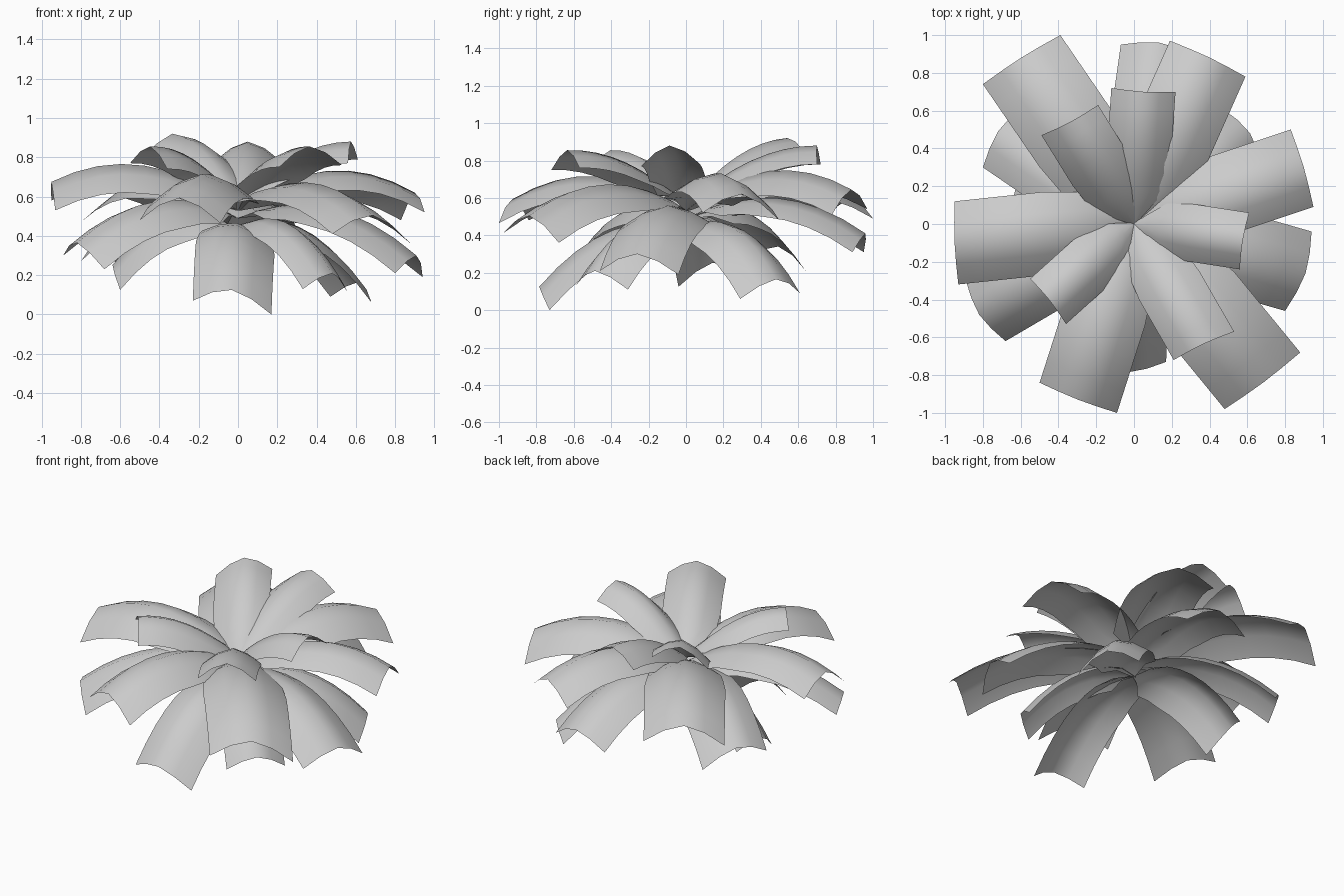
import bpy
from mathutils import Vector

if "Cube" in bpy.data.objects:
    bpy.data.objects.remove(bpy.data.objects["Cube"])

ROWS = 8      # segments along a leaf
COLS = 4      # segments across a leaf


def half_width(t):
    # narrow base that quickly widens to a full-width blade
    pts = [(0, 0.05), (0.25, 0.88), (0.5, 1.0), (1, 1.0)]
    for (a, wa), (b, wb) in zip(pts, pts[1:]):
        if t <= b:
            return wa + (wb - wa) * (t - a) / (b - a)
    return 1.0


def leaf(name, left, right, base_z, bulge, arch, push):
    """Arched blade from the centre to a tip with the given corners."""
    l, r = Vector(left), Vector(right)
    corner_mid = (l + r) / 2
    side = (r - l) / 2
    out = Vector((corner_mid.x, corner_mid.y, 0)).normalized()
    lift = Vector((0, 0, arch)) + out * push
    tip = corner_mid + lift
    base = Vector((0, 0, base_z))
    verts, faces = [], []
    for i in range(ROWS + 1):
        t = i / ROWS
        w = half_width(t)
        spine = base.lerp(tip, t) + Vector((0, 0, 4 * bulge * t * (1 - t)))
        for j in range(COLS + 1):
            s = 2 * j / COLS - 1
            verts.append(spine + side * (s * w) - lift * (abs(s) ** 1.6 * w * w))
    n = COLS + 1
    for i in range(ROWS):
        for j in range(COLS):
            a = i * n + j
            faces.append((a, a + 1, a + n + 1, a + n))
    me = bpy.data.meshes.new(name)
    me.from_pydata([tuple(v) for v in verts], [], faces)
    me.update()
    for p in me.polygons:
        p.use_smooth = True
    ob = bpy.data.objects.new(name, me)
    bpy.context.collection.objects.link(ob)
    if sum(p.normal.z for p in me.polygons) < 0:
        me.flip_normals()
    return ob


# each tier: base height, bulge, arch height, outward push, tip corner pairs
TIERS = {
    # short leaves rising from the heart
    "upper_leaf": (0.56, 0.08, 0.10, -0.01, [
        ((-0.49, 0.47, 0.79), (-0.19, 0.63, 0.85)),
        ((-0.12, 0.72, 0.78), (0.22, 0.70, 0.78)),
        ((0.61, 0.06, 0.79), (0.56, -0.24, 0.77)),
        ((0.53, -0.57, 0.76), (0.21, -0.72, 0.75)),
        ((-0.55, -0.29, 0.77), (-0.36, -0.53, 0.74))]),
    # long spreading leaves
    "middle_leaf": (0.53, 0.155, 0.12, 0.01, [
        ((-0.80, 0.74, 0.47), (-0.39, 1.00, 0.49)),
        ((0.19, 0.97, 0.54), (0.59, 0.78, 0.51)),
        ((0.83, 0.50, 0.48), (0.95, 0.09, 0.52)),
        ((0.88, -0.68, 0.36), (0.48, -0.98, 0.41)),
        ((-0.50, -0.84, 0.48), (-0.09, -1.00, 0.465)),
        ((-0.93, -0.32, 0.53), (-0.95, 0.12, 0.58))]),
    # leaves that arch downwards
    "lower_leaf": (0.49, 0.15, 0.10, 0.04, [
        ((-0.07, 0.95, 0.31), (0.33, 0.89, 0.31)),
        ((0.94, -0.04, 0.19), (0.80, -0.46, 0.21)),
        ((-0.68, -0.62, 0.23), (-0.89, -0.30, 0.30)),
        ((-0.80, 0.30, 0.27), (-0.57, 0.64, 0.21))]),
    # drooping leaves at the bottom
    "bottom_leaf": (0.43, 0.15, 0.09, 0.05, [
        ((-0.23, -0.74, 0.07), (0.17, -0.73, 0.0)),
        ((0.33, -0.59, 0.13), (0.56, -0.31, 0.11)),
        ((0.68, 0.29, 0.06), (0.47, 0.61, 0.09)),
        ((-0.60, -0.04, 0.125), (-0.58, 0.30, 0.20))]),
}

for name, (bz, bulge, arch, push, tips) in TIERS.items():
    for k, (a, b) in enumerate(tips):
        leaf(f"{name}_{k + 1}", a, b, bz, bulge, arch, push)
